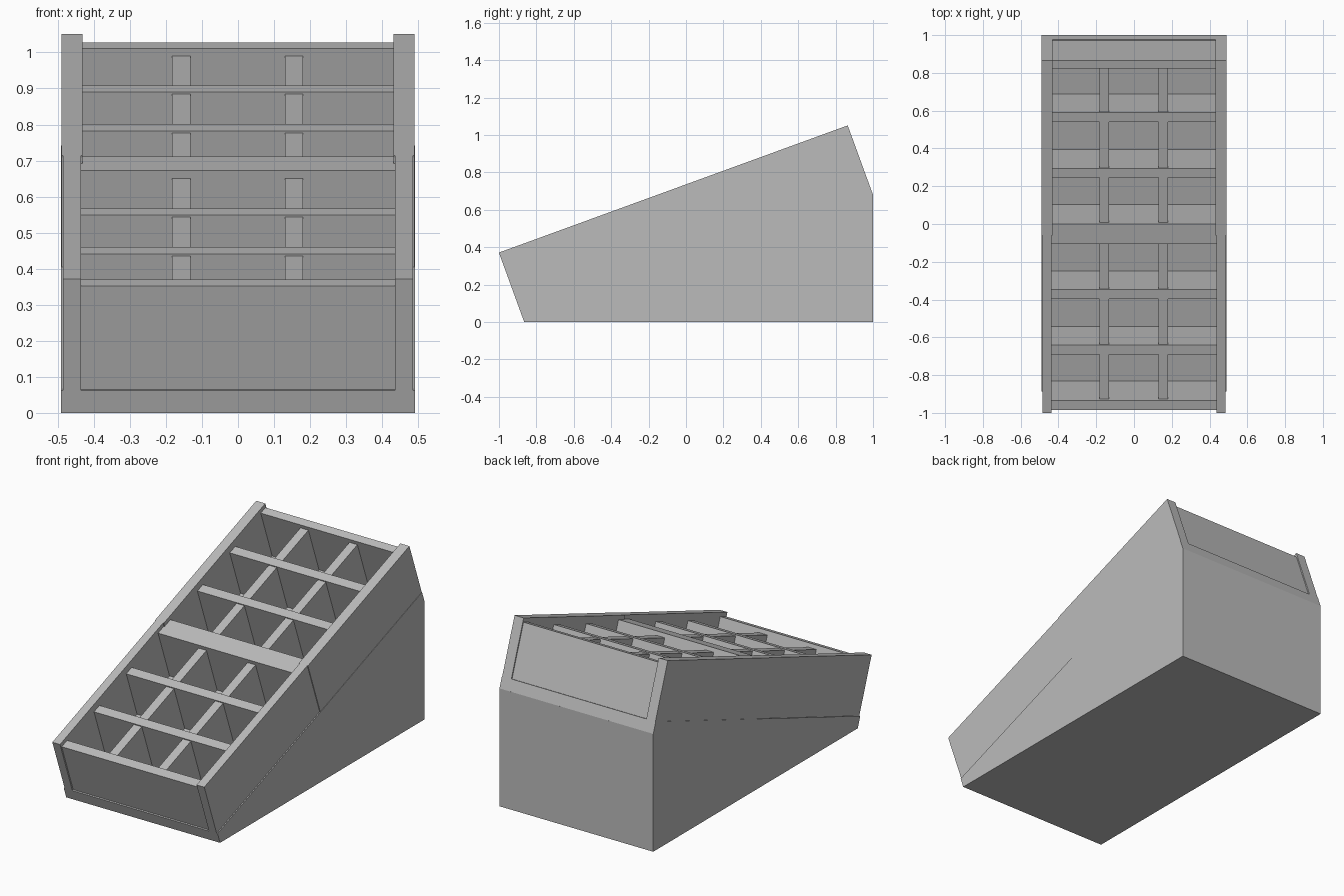
import bpy
import bmesh
import math
from mathutils import Matrix, Vector

cube = bpy.data.objects.get("Cube")
if cube:
    bpy.data.objects.remove(cube)

# One plain grey for everything
grey = bpy.data.materials.new("plain grey")
grey.use_nodes = True
GREY = (0.5, 0.5, 0.5, 1)
grey.diffuse_color = GREY
grey.node_tree.nodes["Principled BSDF"].inputs["Base Color"].default_value = GREY

FRONT_Y, BACK_HEIGHT, LENGTH = -0.865, 0.68, 1.985
TILT = math.atan2(BACK_HEIGHT, 1 - FRONT_Y)
FLOOR_TOP, END_TOP, CROSS_TOP, LONG_TOP, SIDE_TOP = 0.066, 0.372, 0.355, 0.349, 0.395
HALF_WIDTH, INNER = 0.491, 0.438
SLOPE = Matrix.Translation((0, FRONT_Y, 0)) @ Matrix.Rotation(TILT, 4, 'X')


def add_object(name, bm):
    bmesh.ops.recalc_face_normals(bm, faces=bm.faces)
    mesh = bpy.data.meshes.new(name)
    bm.to_mesh(mesh)
    bm.free()
    mesh.materials.append(grey)
    obj = bpy.data.objects.new(name, mesh)
    bpy.context.collection.objects.link(obj)
    return obj


def board(name, x, u, w):
    """Box in the tilted frame: x across, u up the slope, w off the slope."""
    bm = bmesh.new()
    bmesh.ops.create_cube(bm, size=1)
    for v in bm.verts:
        v.co = Vector([(a + b) / 2 + c * (b - a) for (a, b), c in zip((x, u, w), v.co)])
    obj = add_object(name, bm)
    obj.matrix_world = SLOPE
    return obj


# Wedge stand
bm = bmesh.new()
profile = [(FRONT_Y, 0), (1, 0), (1, BACK_HEIGHT)]
face = bm.faces.new([bm.verts.new((-HALF_WIDTH, y, z)) for y, z in profile])
extruded = bmesh.ops.extrude_face_region(bm, geom=[face])
bmesh.ops.translate(bm, vec=(2 * HALF_WIDTH, 0, 0),
                    verts=[g for g in extruded["geom"] if isinstance(g, bmesh.types.BMVert)])
add_object("wedge_stand", bm)

# Tray floor
board("tray_floor", (-HALF_WIDTH, HALF_WIDTH), (0, LENGTH), (0, FLOOR_TOP))

# Side walls, in a front and a slightly thicker back half
for side, s in (("left", 1), ("right", -1)):
    for half, inner, outer, u in (("front", 0.436, 0.485, (0, 1.0)),
                                  ("back", 0.431, 0.489, (1.0, LENGTH))):
        x = sorted((s * inner, s * outer))
        board(f"{side}_{half}_side_wall", x, u, (FLOOR_TOP, SIDE_TOP))

# End walls and the wide middle wall
across = (-INNER, INNER)
for name, u in (("front_wall", (0.008, 0.061)), ("middle_wall", (0.943, 1.056)),
                ("back_wall", (1.932, 1.978))):
    board(name, across, u, (FLOOR_TOP, END_TOP))

# Cross dividers
for i, u in enumerate((0.315, 0.628, 1.311, 1.625)):
    board(f"cross_divider_{i + 1}", across, (u, u + 0.053), (FLOOR_TOP, CROSS_TOP))

# Lengthwise dividers in each half
for half, u in (("front", (0.061, 0.943)), ("back", (1.056, 1.932))):
    for side, x in (("left", 0.13), ("right", -0.183)):
        board(f"{half}_{side}_long_divider", (x, x + 0.051), u, (FLOOR_TOP, LONG_TOP))
